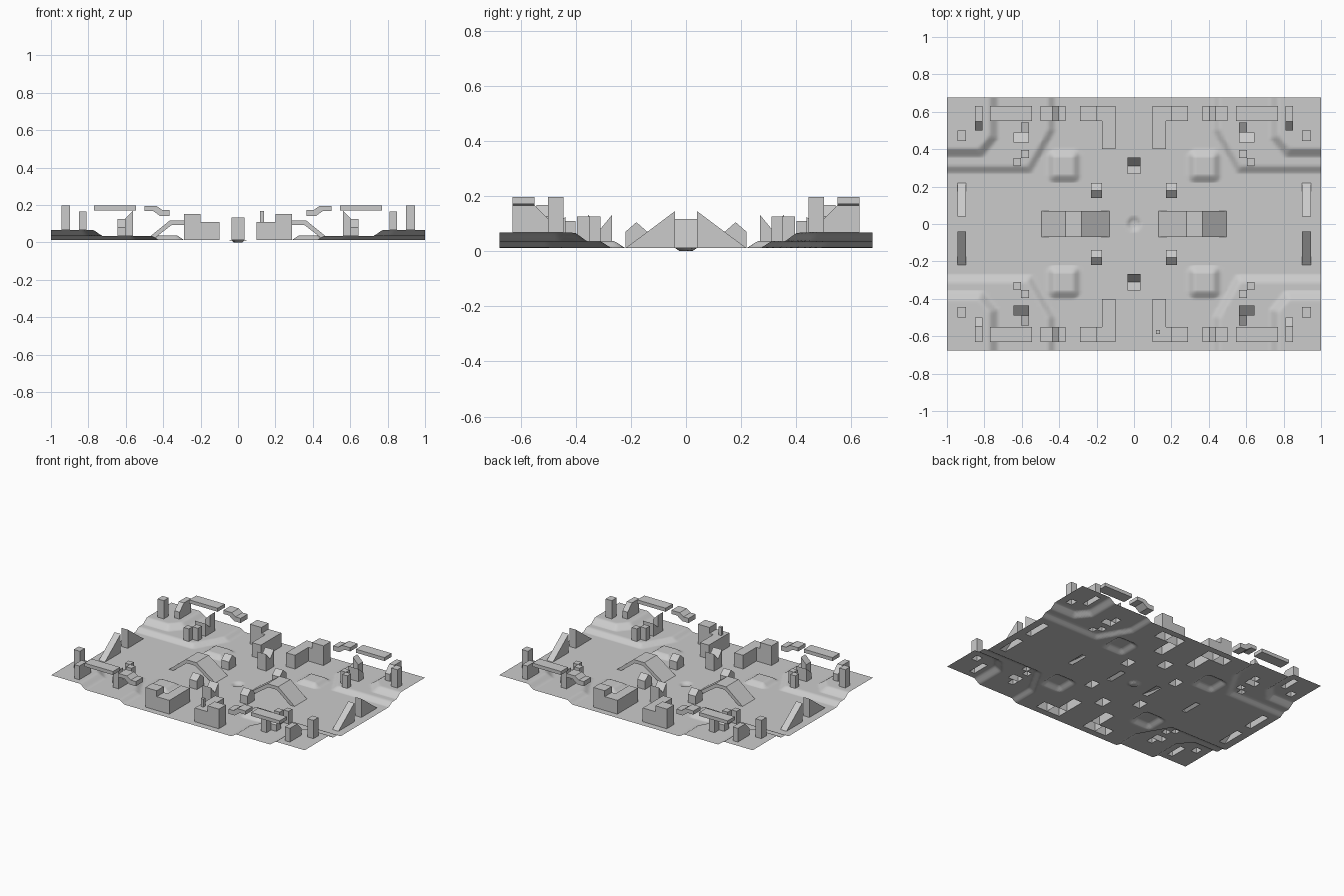
import bpy, bmesh

if "Cube" in bpy.data.objects:
    bpy.data.objects.remove(bpy.data.objects["Cube"])

GROUND, LOW, HIGH = 0.012, 0.035, 0.067
HX, HY = 1.0, 0.677
holes = []          # building footprints (first quadrant) left open in the terrain


def prism(name, profile, axis, a, b, mirror=(True, True), open_base=True):
    """Extrude a (u, z) profile along x or y from a to b, mirrored into the other quadrants."""
    bm = bmesh.new()

    def ring(t):
        return [bm.verts.new((t, u, z) if axis == 'x' else (u, t, z)) for u, z in profile]
    r0, r1 = ring(a), ring(b)
    n = len(profile)
    bm.faces.new(r0)
    bm.faces.new(r1)
    for i in range(n):
        bm.faces.new((r0[i], r0[(i + 1) % n], r1[(i + 1) % n], r1[i]))
    bmesh.ops.recalc_face_normals(bm, faces=bm.faces)
    if open_base:
        base = min(z for _, z in profile)
        floor = [f for f in bm.faces if all(abs(v.co.z - base) < 1e-5 for v in f.verts)]
        for f in floor:
            xs = [v.co.x for v in f.verts]
            ys = [v.co.y for v in f.verts]
            holes.append((min(xs), max(xs), min(ys), max(ys)))
        bmesh.ops.delete(bm, geom=floor, context='FACES_ONLY')
    me = bpy.data.meshes.new(name)
    bm.to_mesh(me)
    bm.free()
    ob = bpy.data.objects.new(name, me)
    bpy.context.collection.objects.link(ob)
    if any(mirror):
        m = ob.modifiers.new("mirror", 'MIRROR')
        m.use_axis = (mirror[0], mirror[1], False)
        m.use_mirror_merge = False
    return ob


def block(name, x0, x1, y0, y1, z0, z1, **kw):
    return prism(name, [(x0, z0), (x1, z0), (x1, z1), (x0, z1)], 'y', y0, y1, **kw)


# L-shaped buildings along the long edges, one with a chimney
block("house_tall", 0.20, 0.29, 0.55, 0.63, GROUND, 0.152)
block("house_low", 0.10, 0.20, 0.55, 0.63, GROUND, 0.11)
block("house_wing", 0.10, 0.17, 0.40, 0.55, GROUND, 0.11)
block("chimney", 0.118, 0.140, -0.588, -0.566, 0.11, 0.167, mirror=(False, False), open_base=False)

# Floating walkways
block("walkway_bar", 0.545, 0.77, 0.55, 0.63, 0.172, 0.197, open_base=False)
prism("walkway_bent", [(0.365, 0.14), (0.415, 0.14), (0.455, 0.169), (0.50, 0.169),
                       (0.50, 0.195), (0.435, 0.195), (0.405, 0.173), (0.365, 0.173)],
      'y', 0.55, 0.63, open_base=False)

# Corner towers and sheds with a sloped end
block("corner_tower", 0.897, 0.945, 0.445, 0.50, HIGH, 0.197)
prism("corner_shed", [(0.63, HIGH), (0.63, 0.165), (0.548, 0.165), (0.50, 0.117), (0.50, HIGH)],
      'x', 0.81, 0.85)

# Cluster of small blocks on the lower terrace
block("crate_outer", 0.605, 0.645, 0.31, 0.352, LOW, 0.125)
block("crate_inner", 0.562, 0.605, 0.352, 0.395, LOW, 0.125)
prism("sloped_crate", [(0.437, LOW), (0.49, LOW), (0.49, 0.08), (0.437, 0.125)], 'x', 0.562, 0.645)
prism("peaked_crate", [(0.562, LOW), (0.605, LOW), (0.605, 0.125), (0.562, 0.168)], 'y', 0.49, 0.542)

# Side wedges, gabled huts and notched blocks
prism("side_wedge", [(0.04, GROUND), (0.218, GROUND), (0.04, 0.145)], 'x', 0.897, 0.945)
prism("gable_hut", [(0.14, GROUND), (0.22, GROUND), (0.22, 0.07), (0.18, 0.105), (0.14, 0.07)],
      'x', 0.17, 0.23)
prism("notched_block", [(0.268, GROUND), (0.355, GROUND), (0.355, 0.132), (0.311, 0.08),
                        (0.268, 0.132)], 'x', -0.035, 0.035, mirror=(False, True))

# Arched bridges
prism("bridge", [(0.13, GROUND), (0.28, 0.117), (0.365, 0.117), (0.495, GROUND), (0.46, GROUND),
                 (0.355, 0.093), (0.29, 0.093), (0.17, GROUND)],
      'y', -0.07, 0.07, mirror=(True, False))


# Terrain: two terraces per corner, four mounds and a central dish
def clamp(t):
    return max(0.0, min(1.0, t))


def height(x, y):
    x, y = abs(x), abs(y)
    d1 = min(y - 0.29, x - 0.44, 0.868 * x + 0.496 * y - 0.630)
    d2 = min(y - 0.38, x - 0.75, 0.768 * x + 0.640 * y - 0.873)
    terrace = (LOW - GROUND) * clamp(0.5 + d1 / 0.036) + (HIGH - LOW) * clamp(0.5 + d2 / 0.044)
    mx, my = max(abs(x - 0.375) - 0.05, 0), max(abs(y - 0.31) - 0.05, 0)
    mound = 0.025 * clamp(1 - (mx * mx + my * my) ** 0.5 / 0.038)
    dish = GROUND * clamp((0.036 - (x * x + y * y) ** 0.5) / 0.012)
    return GROUND + max(terrace, mound) - dish


def grid_lines(limit, edges):
    keep = {round(s * abs(e), 4) for e in edges for s in (1, -1)} | {-limit, limit}
    n = round(2 * limit / 0.0125)
    for i in range(1, n):
        t = -limit + 2 * limit * i / n
        if all(abs(t - k) > 0.004 for k in keep):
            keep.add(t)
    return sorted(keep)


xs = grid_lines(HX, [e for h in holes for e in h[:2]])
ys = grid_lines(HY, [e for h in holes for e in h[2:]])
bm = bmesh.new()
grid = [[bm.verts.new((x, y, height(x, y))) for y in ys] for x in xs]
for i in range(len(xs) - 1):
    for j in range(len(ys) - 1):
        cx, cy = abs(xs[i] + xs[i + 1]) / 2, abs(ys[j] + ys[j + 1]) / 2
        if not any(h[0] < cx < h[1] and h[2] < cy < h[3] for h in holes):
            bm.faces.new((grid[i][j], grid[i + 1][j], grid[i + 1][j + 1], grid[i][j + 1]))
bmesh.ops.delete(bm, geom=[v for v in bm.verts if not v.link_faces], context='VERTS')
mesh = bpy.data.meshes.new("terrain")
bm.to_mesh(mesh)
bm.free()
mesh.shade_smooth()
bpy.context.collection.objects.link(bpy.data.objects.new("terrain", mesh))
